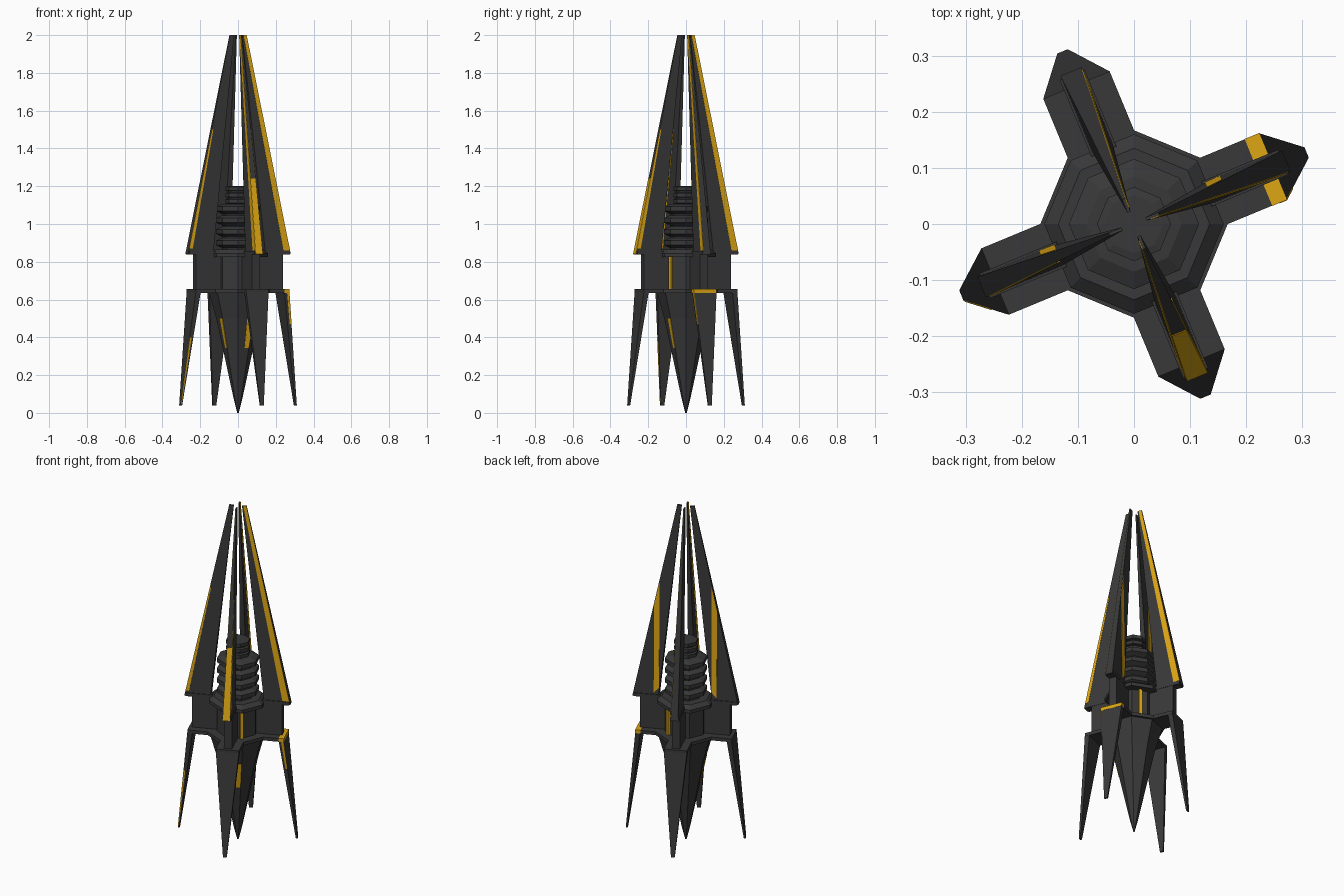
import bpy, bmesh, math
from mathutils import Vector

if "Cube" in bpy.data.objects:
    bpy.data.objects.remove(bpy.data.objects["Cube"])


def material(name, rgb):
    m = bpy.data.materials.new(name)
    m.diffuse_color = (*rgb, 1)
    m.use_nodes = True
    m.node_tree.nodes["Principled BSDF"].inputs["Base Color"].default_value = m.diffuse_color
    return m


DARK = material("dark_grey", (0.04, 0.04, 0.04))
GOLD = material("amber", (0.72, 0.38, 0.007))


def finish(name, bm, mat):
    bmesh.ops.recalc_face_normals(bm, faces=bm.faces)
    me = bpy.data.meshes.new(name)
    bm.to_mesh(me)
    bm.free()
    me.materials.append(mat)
    bpy.context.collection.objects.link(bpy.data.objects.new(name, me))


def hull(name, pts, mat=DARK):
    bm = bmesh.new()
    for p in pts:
        bm.verts.new(p)
    r = bmesh.ops.convex_hull(bm, input=bm.verts)
    loose = [v for v in bm.verts if not v.link_faces]
    bmesh.ops.delete(bm, geom=loose, context='VERTS')
    bmesh.ops.dissolve_limit(bm, angle_limit=0.01, verts=bm.verts, edges=bm.edges)
    finish(name, bm, mat)


def P(a, u, v, z):
    """Point at radial distance u, sideways v, height z on an arm at angle a."""
    c, s = math.cos(math.radians(a)), math.sin(math.radians(a))
    return Vector((u * c - v * s, u * s + v * c, z))


def plate(name, pts, t=0.003):
    """Thin amber plate lying on a flat face."""
    n = (pts[1] - pts[0]).cross(pts[2] - pts[0]).normalized() * t
    hull(name, [p + n for p in pts] + [p - n for p in pts], GOLD)


def lathe(name, prof, sides=8, mat=DARK):
    bm = bmesh.new()
    rings = [[bm.verts.new(P(360 * i / sides, r, 0, z)) for i in range(sides)]
             for r, z in prof]
    for a, b in zip(rings, rings[1:]):
        for i in range(sides):
            j = (i + 1) % sides
            bm.faces.new((a[i], a[j], b[j], b[i]))
    bm.faces.new(rings[0])
    bm.faces.new(rings[-1])
    finish(name, bm, mat)


def box(name, a, u0, u1, w, z0, z1, mat=DARK):
    hull(name, [P(a, u, v, z) for u in (u0, u1) for v in (-w, w) for z in (z0, z1)], mat)


# Central body: lower spike, plates, core and coil
SPIKE = [(0.004, 0), (0.022, 0.07), (0.08, 0.34), (0.115, 0.5), (0.155, 0.64)]
lathe("lower_spike", SPIKE)
lathe("lower_plate", [(0.167, 0.635), (0.167, 0.655)])
lathe("hub_core", [(0.115, 0.65), (0.115, 0.84)])
lathe("upper_collar", [(0.16, 0.825), (0.16, 0.845), (0.135, 0.865)])
coil = [(0.085, 0.86)]
for z in (0.9, 0.96, 1.02, 1.08):
    coil += [(0.085, z - 0.027), (0.116, z - 0.012), (0.116, z + 0.012), (0.085, z + 0.026)]
for z in (1.12, 1.153, 1.187):
    coil += [(0.052, z - 0.013), (0.066, z - 0.01), (0.066, z + 0.01), (0.052, z + 0.013)]
lathe("coil_column", coil)

# Amber posts set in the core
for a in (-45, 67.5):
    box("core_light", a, 0.1, 0.122, 0.009, 0.655, 0.83, GOLD)


# Blade outline as functions of height
def t_(z): return (z - 0.84) / 1.16
def outer(z): return 0.294 - 0.246 * t_(z)
def inner(z): return 0.15 - 0.127 * t_(z)
def half(z): return 0.02 - 0.017 * t_(z)


def blade_strip(a, side, corners):
    plate("blade_stripe", [P(a, u, side * half(z), z) for u, z in corners], 0.0015)


ARMS = (22.5, 112.5, 202.5, 292.5)
for a in ARMS:
    # Upper blade, tapering in depth and thickness
    hull("upper_blade", [P(a, f(z), s * half(z), z)
                         for f in (inner, outer) for s in (-1, 1) for z in (0.84, 2.0)])
    # Blade foot, strut and the plate arm that carries the fin
    box("blade_foot", a, 0.14, 0.288, 0.024, 0.838, 0.858)
    box("hub_strut", a, 0.09, 0.25, 0.022, 0.65, 0.84)
    box("plate_arm", a, 0.14, 0.268, 0.064, 0.635, 0.655)
    # Lower fin
    hull("lower_fin", [P(a, u, s * w, z) for s in (-1, 1) for u, w, z in
                       ((0.24, 0.064, 0.64), (0.268, 0.064, 0.64),
                        (0.324, 0.01, 0.04), (0.333, 0.01, 0.04))])

# Full length outer stripes
for a in (22.5, 112.5, 292.5):
    blade_strip(a, -1, [(outer(0.86), 0.86), (outer(0.86) - 0.038, 0.86),
                        (outer(2) - 0.018, 2.0), (outer(2), 2.0)])
# Short outer stripes
for a in (202.5, 292.5):
    blade_strip(a, 1, [(outer(0.87), 0.87), (outer(0.87) - 0.02, 0.87),
                       (outer(1.5) - 0.008, 1.5), (outer(1.5), 1.5)])
# Upright stripes on the rear-facing sides
for a, s in ((22.5, 1), (202.5, -1)):
    blade_strip(a, s, [(0.145, 0.9), (0.175, 0.87), (0.175, 1.39), (0.145, 1.53)])
# Outer edge of the front blade
plate("front_blade_edge", [P(292.5, outer(z), s * half(z), z) for z, s in
                           ((0.84, -1), (0.84, 1), (1.24, 1), (1.24, -1))], 0.0015)


# Fin and spike stripes
def fin_point(a, side, k, z):
    f = (0.64 - z) / 0.6
    u0, u1 = 0.24 + 0.084 * f, 0.268 + 0.065 * f
    return P(a, u0 + (u1 - u0) * k, side * (0.064 - 0.054 * f), z)


for a, s, z0, z1 in ((22.5, -1, 0.47, 0.64), (202.5, 1, 0.05, 0.4)):
    plate("fin_stripe", [fin_point(a, s, k, z) for k, z in
                         ((0.5, z0), (1, z0), (1, z1), (0.5, z1))], 0.0015)
box("fin_top_stripe", 22.5, 0.24, 0.269, 0.0645, 0.636, 0.656, GOLD)


def spike_point(a, b, k, z):
    for (r0, z0), (r1, z1) in zip(SPIKE, SPIKE[1:]):
        if z0 <= z <= z1:
            r = r0 + (r1 - r0) * (z - z0) / (z1 - z0)
            return P(a, r, 0, z).lerp(P(b, r, 0, z), k)


for a, b in ((315, 270), (225, 180)):
    plate("spike_stripe", [spike_point(a, b, k, z) for k, z in
                           ((0, 0.345), (0.4, 0.345), (0.4, 0.5), (0, 0.5))], 0.002)
